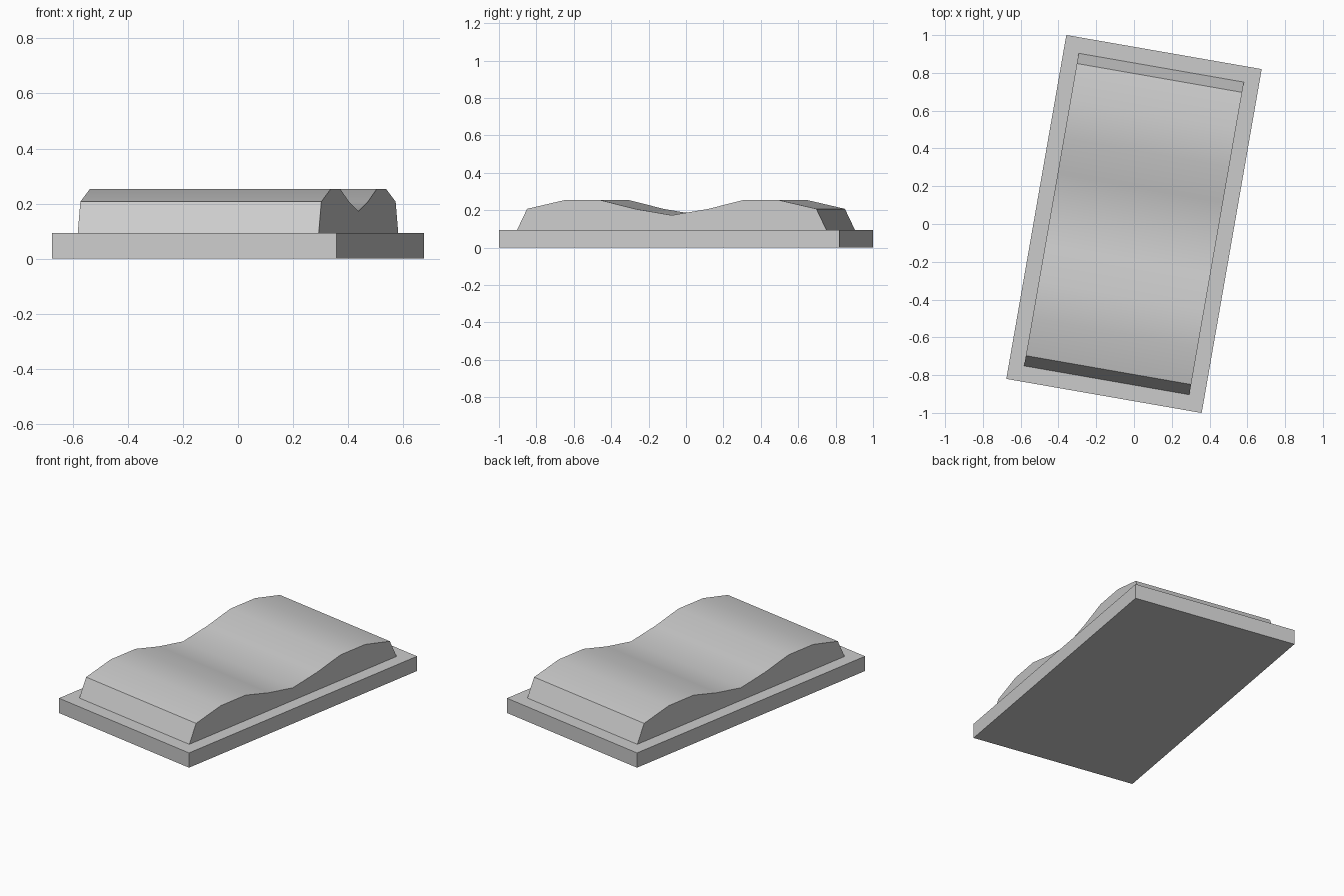
import bpy, bmesh, math

if "Cube" in bpy.data.objects:
    bpy.data.objects.remove(bpy.data.objects["Cube"])

TURN = math.radians(-9.9)  # whole model is turned slightly about z


def extrude_profile(name, profile, width):
    """Extrude a closed (y, z) profile along x, centred on x = 0."""
    bm = bmesh.new()
    face = bm.faces.new([bm.verts.new((-width / 2, y, z)) for y, z in profile])
    ext = bmesh.ops.extrude_face_region(bm, geom=[face])
    moved = [g for g in ext["geom"] if isinstance(g, bmesh.types.BMVert)]
    bmesh.ops.translate(bm, verts=moved, vec=(width, 0, 0))
    # cap the starting side if the extrusion consumed it
    bmesh.ops.holes_fill(bm, edges=[e for e in bm.edges if e.is_boundary], sides=0)
    bmesh.ops.recalc_face_normals(bm, faces=bm.faces)
    mesh = bpy.data.meshes.new(name)
    bm.to_mesh(mesh)
    bm.free()
    obj = bpy.data.objects.new(name, mesh)
    bpy.context.collection.objects.link(obj)
    obj.rotation_euler.z = TURN
    return obj


# flat base slab
extrude_profile("base_plate", [(-0.924, 0), (0.924, 0), (0.924, 0.093), (-0.924, 0.093)], 1.05)

# wavy top: half profile from the outer end to the central dip, mirrored
half = [(0.84, 0.093), (0.785, 0.207), (0.585, 0.253), (0.385, 0.253), (0.195, 0.206)]
profile = half + [(0, 0.173)] + [(-y, z) for y, z in reversed(half)]
wave = extrude_profile("wavy_top", profile, 0.888)

# smooth the wave, keep ends and sides crisp
bpy.context.view_layer.objects.active = wave
wave.select_set(True)
bpy.ops.object.shade_smooth_by_angle(angle=math.radians(30))
